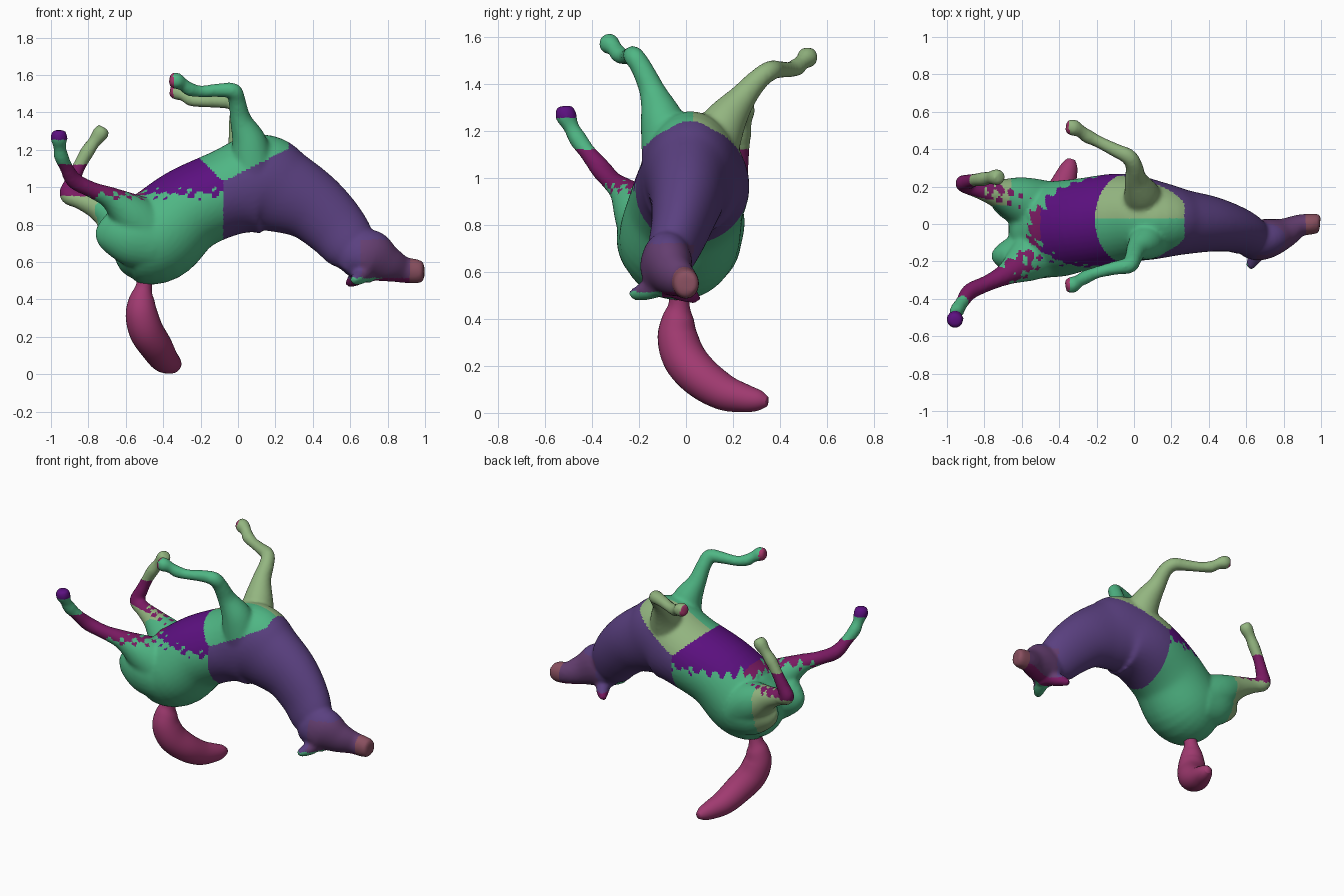
import bpy, bmesh, math
from mathutils import Vector


def srgb(h):
    c = [((h >> s) & 255) / 255 for s in (16, 8, 0)]
    return [v / 12.92 if v < 0.04 else ((v + 0.055) / 1.055) ** 2.4 for v in c] + [1]


COLORS = {"mint": 0x4FB684, "sage": 0x93B580, "neck": 0x5A4080, "face": 0x643E70,
          "belly": 0x5C1080, "leg_purple": 0x7A1A62, "hoof": 0xA8386C,
          "muzzle": 0x8A5060, "tail": 0xA03A70}
MATS = {}
for key, value in COLORS.items():
    MATS[key] = bpy.data.materials.new(key)
    MATS[key].diffuse_color = srgb(value)


def tube(name, pts, sides=28, steps=6):
    """Loft elliptical rings (x, y, z, half width, half height) along a smooth path."""
    p = [Vector(q if len(q) == 5 else (*q, q[3])) for q in pts]
    p = [p[0]] + p + [p[-1]]
    st = []
    for i in range(1, len(p) - 2):
        a, b, c, d = p[i - 1:i + 3]
        for k in range(steps):
            t = k / steps
            st.append(0.5 * (2 * b + (c - a) * t + (2 * a - 5 * b + 4 * c - d) * t * t
                             + (3 * b - a - 3 * c + d) * t ** 3))
    st.append(p[-1])
    bm = bmesh.new()
    rings = []
    for i, s in enumerate(st):
        tan = Vector((st[min(i + 1, len(st) - 1)] - st[max(i - 1, 0)])[:3]).normalized()
        side = Vector((0, 1, 0))
        side = (side - tan * side.dot(tan)).normalized()
        up = tan.cross(side)
        o = Vector(s[:3])
        rings.append([bm.verts.new(o + side * s[3] * math.cos(u) + up * s[4] * math.sin(u))
                      for u in (math.tau * j / sides for j in range(sides))])
    for r, q in zip(rings, rings[1:]):
        for j in range(sides):
            n = (j + 1) % sides
            bm.faces.new((r[j], r[n], q[n], q[j]))
    bm.faces.new(rings[0])
    bm.faces.new(rings[-1])
    bmesh.ops.recalc_face_normals(bm, faces=bm.faces)
    me = bpy.data.meshes.new(name)
    bm.to_mesh(me)
    bm.free()
    ob = bpy.data.objects.new(name, me)
    bpy.context.collection.objects.link(ob)
    return ob


# torso and neck, rump first
torso = tube("body", [
    (-.67, -.03, .72, .06, .06), (-.64, -.03, .72, .14, .14), (-.56, -.03, .72, .215, .215),
    (-.44, -.03, .735, .255, .25), (-.27, 0, .875, .245, .23), (-.06, .03, .97, .24, .232),
    (.12, .02, 1.015, .21, .268), (.26, .01, .97, .175, .225), (.40, 0, .895, .15, .19),
    (.52, -.025, .785, .125, .168), (.60, -.06, .68, .105, .145), (.645, -.08, .61, .08, .10)], 40)
# buttocks either side of the cleft
buttocks = [tube("buttock", [(-.45, y * .9 - .02, .72, .13, .17), (-.57, y - .02, .745, .125, .165),
                             (-.67, y - .02, .77, .095, .125), (-.725, y - .02, .79, .05, .08),
                             (-.745, y - .02, .8, .02, .03)]) for y in (-.15, .13)]
# head
head = tube("head", [
    (.57, -.1, .55, .05, .05), (.62, -.09, .6, .1, .115), (.7, -.08, .63, .108, .145),
    (.8, -.05, .59, .082, .1), (.88, -.01, .56, .06, .072), (.95, 0, .55, .056, .066),
    (.985, .005, .55, .05, .056), (.995, .005, .55, .036, .04)])
# ears
ears = [tube("ear", [(.68, -.1, .55, .05), (.65, -.17, .52, .042), (.615, -.235, .5, .02)]),
        tube("ear", [(.66, -.06, .54, .05), (.62, .01, .505, .038), (.585, .05, .483, .018)])]
# front legs, bent back at the knee
front_legs = [
    tube("front_leg", [(.08, -.07, 1.1, .12), (.06, -.1, 1.24, .095), (.015, -.14, 1.36, .058),
                       (-.005, -.185, 1.46, .046), (-.025, -.22, 1.513, .044), (-.1, -.235, 1.518, .037),
                       (-.2, -.26, 1.512, .032), (-.26, -.285, 1.525, .037), (-.295, -.305, 1.55, .034),
                       (-.33, -.325, 1.568, .045), (-.365, -.333, 1.575, .034)]),
    tube("front_leg", [(.06, .1, 1.1, .12), (.04, .16, 1.23, .095), (.01, .24, 1.34, .06),
                       (0, .31, 1.42, .046), (-.03, .36, 1.455, .043), (-.1, .395, 1.46, .037),
                       (-.19, .44, 1.46, .033), (-.25, .47, 1.47, .038), (-.285, .495, 1.492, .034),
                       (-.325, .515, 1.51, .045), (-.36, .525, 1.52, .034)])]
# hind legs with heavy thighs
hind_legs = [
    tube("hind_leg", [(-.48, -.12, .76, .17), (-.58, -.2, .86, .115), (-.68, -.265, .94, .062),
                      (-.78, -.315, .985, .044), (-.875, -.36, 1.035, .044), (-.92, -.42, 1.11, .036),
                      (-.945, -.46, 1.165, .039), (-.953, -.488, 1.215, .034),
                      (-.957, -.51, 1.265, .046), (-.957, -.515, 1.305, .034)]),
    tube("hind_leg", [(-.5, .08, .74, .16), (-.62, .13, .82, .125), (-.74, .165, .89, .074),
                      (-.84, .19, .93, .05), (-.91, .215, .96, .046), (-.885, .225, 1.03, .04),
                      (-.85, .235, 1.11, .035), (-.805, .24, 1.19, .038), (-.77, .247, 1.24, .034),
                      (-.735, .25, 1.288, .044), (-.715, .25, 1.318, .032)])]

# fuse the skin into one smooth surface
bpy.ops.object.select_all(action='DESELECT')
for ob in [torso, head] + buttocks + ears + front_legs + hind_legs:
    ob.select_set(True)
bpy.context.view_layer.objects.active = torso
bpy.ops.object.join()
rm = torso.modifiers.new("fuse", 'REMESH')
rm.mode = 'VOXEL'
rm.voxel_size = 0.012
sm = torso.modifiers.new("soften", 'SMOOTH')
sm.factor = 0.5
sm.iterations = 6
for name in ("fuse", "soften"):
    bpy.ops.object.modifier_apply(modifier=name)


def skin(c):
    """Choose the colour patch for a point on the skin."""
    x, y, z = c
    side = "sage" if y > .03 else "mint"
    patchy = z + .035 * math.sin(70 * x + 40 * y) * math.sin(75 * z + 50 * y - 30 * x)
    if x > .92:
        return "muzzle"
    if x > .55 and z < .515:
        return "mint" if y < -.1 else "leg_purple"
    if x > .66 and z < .72:
        return "face"
    if z < 1.3 and x > min(.27, max(-.08, 2 * (z - 1.07))):
        return "neck"
    if x < -.5:
        if z > 1.25:
            return "belly" if y < 0 else "sage"
        if z > 1.12:
            return "mint" if y < 0 else "sage"
        return "leg_purple" if patchy > .955 or (x < -.8 and z > .95) else \
            ("sage" if y > .1 and x < -.66 else "mint")
    if x < -.345 and z > 1.4:
        return "hoof"
    if x + z < .95:
        return "belly" if patchy > .965 else "mint"
    return side


me = torso.data
me.materials.clear()
order = list(COLORS)
for key in order:
    me.materials.append(MATS[key])
for f in me.polygons:
    f.material_index = order.index(skin(f.center))
    f.use_smooth = True

# thick curved tail, resting on the floor
tail = tube("tail", [
    (-.49, -.03, .53, .04), (-.505, -.03, .46, .045), (-.515, -.035, .40, .068),
    (-.515, -.035, .32, .086), (-.49, -.005, .23, .092), (-.44, .065, .15, .088),
    (-.4, .16, .088, .077), (-.365, .25, .062, .06), (-.345, .31, .053, .044),
    (-.335, .345, .048, .022)])
tail.data.materials.append(MATS["tail"])
for f in tail.data.polygons:
    f.use_smooth = True
